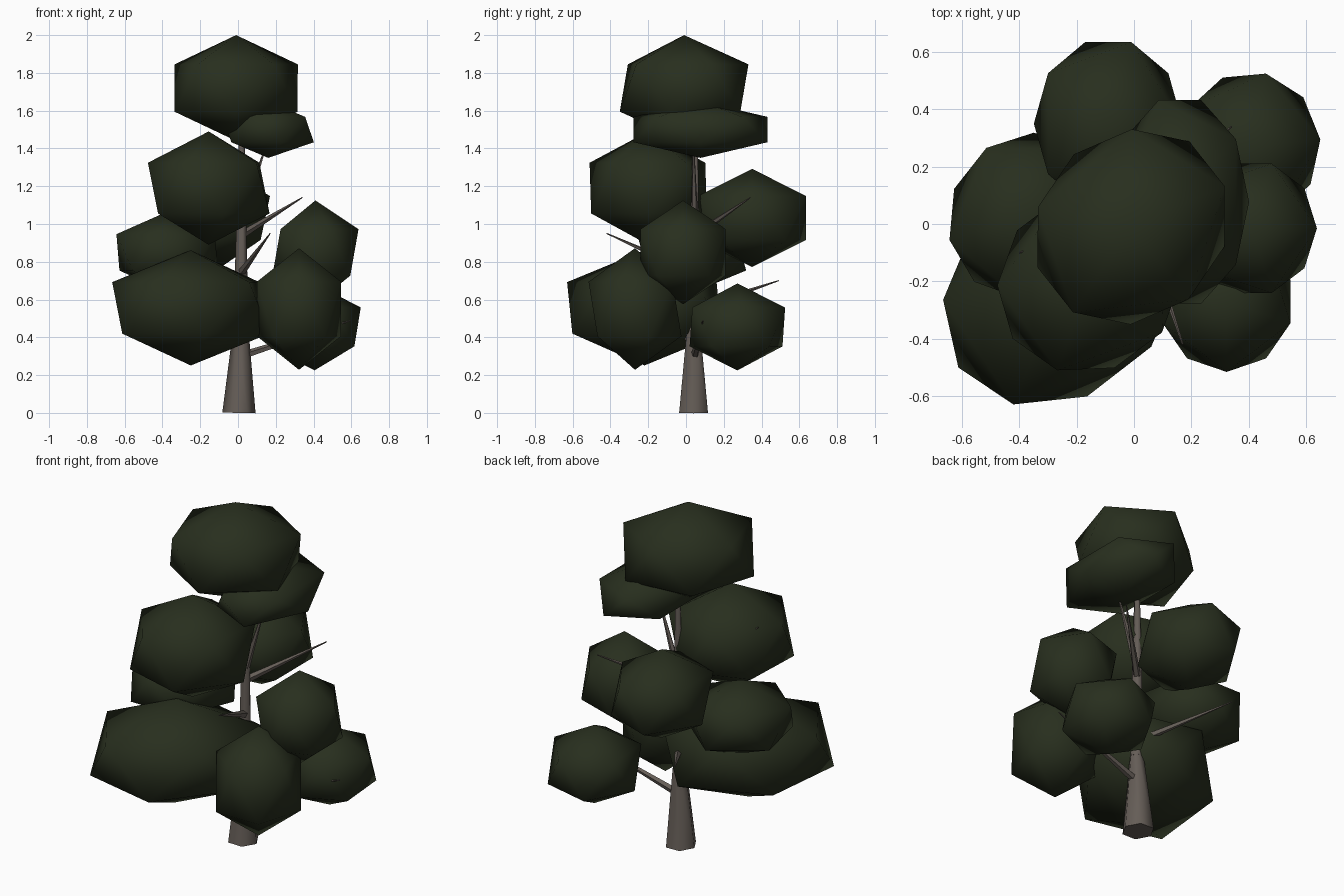
import bpy, math
from mathutils import Matrix, Vector

cube = bpy.data.objects.get("Cube")
if cube:
    bpy.data.objects.remove(cube, do_unlink=True)


def material(name, color):
    mat = bpy.data.materials.new(name)
    mat.use_nodes = True
    mat.diffuse_color = color
    bsdf = mat.node_tree.nodes["Principled BSDF"]
    bsdf.inputs["Base Color"].default_value = color
    bsdf.inputs["Roughness"].default_value = 0.9
    return mat


leaf = material("leaf_green", (0.021, 0.028, 0.013, 1))
bark = material("bark_brown", (0.13, 0.11, 0.095, 1))


def finish(name, mat):
    obj = bpy.context.object
    obj.name = name
    obj.data.materials.append(mat)
    return obj


def spin(degrees):
    return Matrix.Rotation(math.radians(degrees), 4, 'Z')


def leaf_clump(name, center, radii, turn, axis=0):
    """Twenty-sided ball turned about z, stretched with its first radius along axis."""
    bpy.ops.mesh.primitive_ico_sphere_add(subdivisions=1, radius=1, location=center)
    obj = finish(name, leaf)
    obj.data.transform(spin(axis) @ Matrix.Diagonal((*radii, 1)) @ spin(turn - axis))
    bpy.ops.object.shade_smooth()


def limb(name, start, end, r1, r2, sides):
    """Tapered stick between two points."""
    a, b = Vector(start), Vector(end)
    bpy.ops.mesh.primitive_cone_add(vertices=sides, radius1=r1, radius2=r2,
                                    depth=(b - a).length, location=(a + b) / 2)
    obj = finish(name, bark)
    obj.rotation_euler = (b - a).to_track_quat('Z', 'Y').to_euler()
    bpy.ops.object.shade_smooth_by_angle(angle=math.radians(65))


# Foliage, from the crown down
leaf_clump("crown_clump", (-0.01, -0.01, 1.72), (0.405, 0.36, 0.28), 93, 45)
leaf_clump("under_crown_clump", (0.16, 0.077, 1.5), (0.27, 0.417, 0.15), 180)
leaf_clump("upper_front_clump", (-0.155, -0.2, 1.19), (0.375, 0.345, 0.3), 180, 45)
leaf_clump("upper_back_clump", (-0.09, 0.35, 1.032), (0.29, 0.335, 0.26), 0)
leaf_clump("middle_side_clump", (-0.375, 0.03, 0.85), (0.33, 0.3, 0.215), 195, 60)
leaf_clump("middle_left_clump", (0.41, -0.015, 0.85), (0.255, 0.265, 0.275), 0)
leaf_clump("lower_front_clump", (-0.25, -0.22, 0.556), (0.515, 0.415, 0.305), 180, 45)
leaf_clump("lower_corner_clump", (0.323, -0.27, 0.55), (0.262, 0.275, 0.322), 270)
leaf_clump("lower_back_clump", (0.405, 0.272, 0.455), (0.275, 0.29, 0.23), 5)

# Trunk: flared foot and slim stem
limb("trunk_foot", (0.005, 0.04, 0), (0.015, 0.04, 0.45), 0.088, 0.04, 6)
limb("trunk_stem", (0.015, 0.04, 0.45), (0.02, 0.05, 1.6), 0.04, 0.012, 6)

# Branches: start height on the trunk and tip position
branches = [
    (0.3, (0.6, 0.09, 0.49)),
    (0.38, (-0.46, -0.42, 0.66)),
    (0.55, (-0.27, 0.49, 0.7)),
    (0.74, (0.17, -0.42, 0.95)),
    (0.94, (0.34, 0.34, 1.14)),
    (1.05, (-0.4, -0.1, 1.33)),
    (1.0, (0.15, 0.04, 1.42)),
]
for i, (height, tip) in enumerate(branches):
    limb(f"branch_{i + 1}", (0.015, 0.045, height), tip, 0.022, 0.003, 5)
